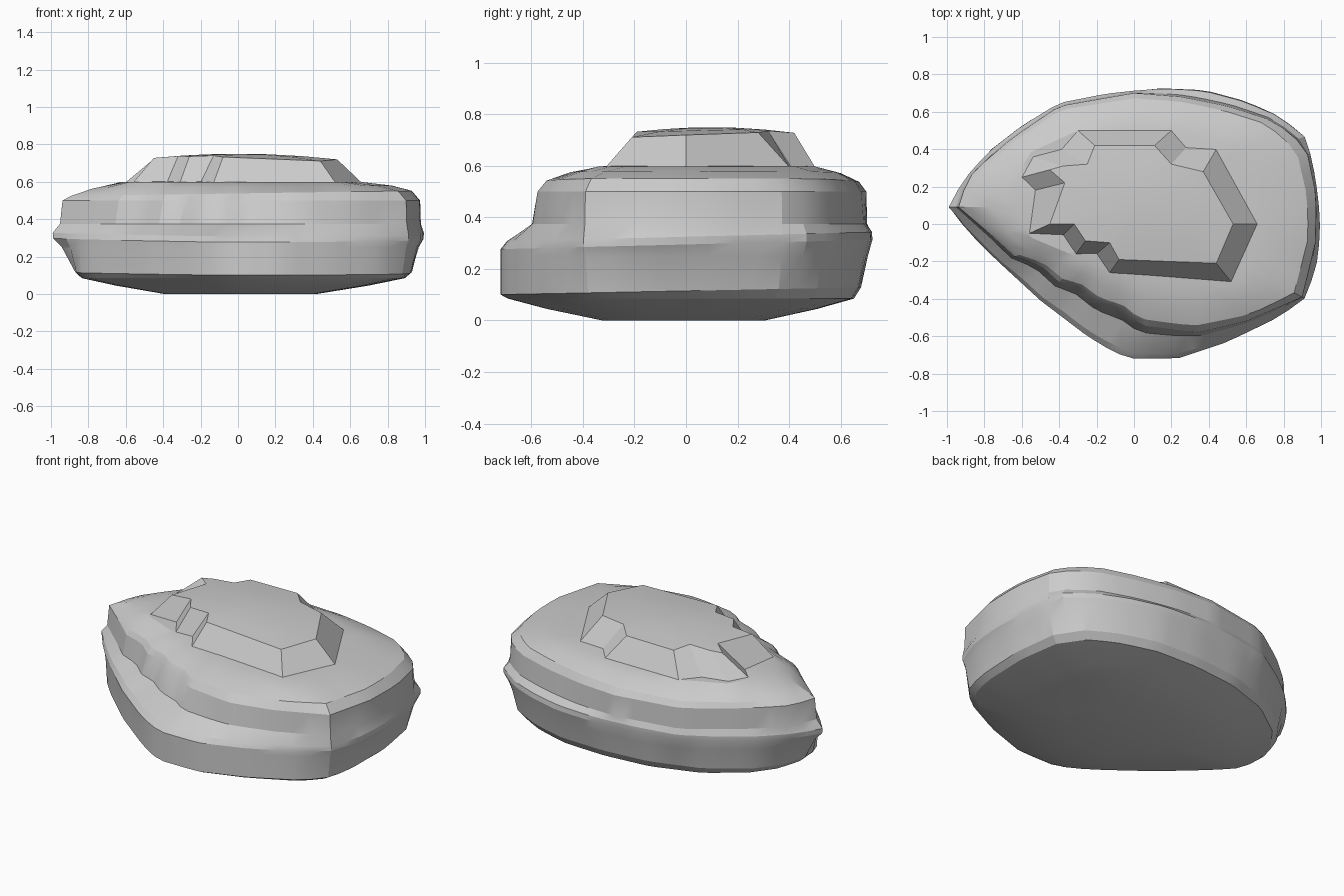
import bpy
import bmesh
import math
from mathutils import Vector

cube = bpy.data.objects.get("Cube")
if cube:
    bpy.data.objects.remove(cube, do_unlink=True)

CENTRE = Vector((0, .09))
SIDES = 64

stone = bpy.data.materials.new("grey_stone")
stone.use_nodes = True
stone.diffuse_color = (0.6, 0.6, 0.6, 1)
stone.node_tree.nodes["Principled BSDF"].inputs["Base Color"].default_value = (0.6, 0.6, 0.6, 1)


def resample(outline):
    """Cut an outline with evenly turned rays from the centre."""
    points = [Vector(p) - CENTRE for p in outline]
    ring = []
    for step in range(SIDES):
        angle = math.tau * step / SIDES
        ray = Vector((math.cos(angle), math.sin(angle)))
        reach = 0.0
        for a, b in zip(points, points[1:] + points[:1]):
            edge = b - a
            slope = ray.cross(edge)
            if abs(slope) < 1e-9:
                continue
            distance, along = a.cross(edge) / slope, a.cross(ray) / slope
            if distance > 0 and -1e-6 <= along <= 1 + 1e-6:
                reach = max(reach, distance)
        ring.append(CENTRE + ray * reach)
    return ring


def blend(first, second, amount):
    return [a.lerp(b, amount) for a, b in zip(first, second)]


def scale(ring, amount, about=(0, 0)):
    pivot = Vector(about)
    return [pivot + (p - pivot) * amount for p in ring]


def loft(name, layers):
    """Skin a stack of (ring, height) layers and close both ends."""
    bm = bmesh.new()
    loops = []
    for ring, height in layers:
        level = height if callable(height) else lambda p, h=height: h
        loops.append([bm.verts.new((p.x, p.y, level(p))) for p in ring])
    for low, high in zip(loops, loops[1:]):
        for i in range(len(low)):
            j = (i + 1) % len(low)
            bm.faces.new((low[i], low[j], high[j], high[i]))
    bm.faces.new(loops[0][::-1])
    bm.faces.new(loops[-1])
    bmesh.ops.triangulate(bm, faces=[f for f in bm.faces if len(f.verts) > 4])
    bmesh.ops.recalc_face_normals(bm, faces=bm.faces)
    mesh = bpy.data.meshes.new(name)
    bm.to_mesh(mesh)
    bm.free()
    mesh.materials.append(stone)
    part = bpy.data.objects.new(name, mesh)
    bpy.context.collection.objects.link(part)
    bpy.ops.object.select_all(action="DESELECT")
    bpy.context.view_layer.objects.active = part
    part.select_set(True)
    bpy.ops.object.shade_smooth_by_angle(angle=math.radians(18))


# Widest outline, drawn anticlockwise from the pointed end
waist = resample([
    (-1, .09), (-.9, -.03), (-.75, -.18), (-.5, -.41), (-.25, -.6), (-.1, -.69), (0, -.72),
    (.23, -.72), (.5, -.63), (.75, -.51), (.91, -.41), (.98, -.24), (1, -.04), (.99, .12),
    (.96, .32), (.92, .47), (.78, .58), (.6, .66), (.38, .72), (.15, .73), (-.15, .7),
    (-.4, .65), (-.6, .53), (-.78, .39), (-.92, .23)])

# Lower edge, rounder at the ends and full along the front
foot = resample([
    (-.87, .09), (-.86, -.05), (-.74, -.18), (-.5, -.4), (-.25, -.59), (-.1, -.69), (0, -.72),
    (.23, -.72), (.5, -.63), (.74, -.51), (.87, -.41), (.92, -.24), (.93, .1), (.89, .36),
    (.78, .52), (.6, .61), (.38, .67), (.1, .68), (-.2, .65), (-.5, .55), (-.72, .39),
    (-.83, .24)])
skirt = blend(foot, waist, .55)

# Upper shoulder outline, set back in uneven steps along the front
shoulder = resample([
    (-.95, .1), (-.75, -.07), (-.62, -.19), (-.51, -.21), (-.4, -.31), (-.29, -.34),
    (-.19, -.42), (-.06, -.46), (.03, -.54), (.34, -.58), (.6, -.52), (.9, -.39), (.97, -.1),
    (.975, .15), (.92, .41), (.75, .55), (.5, .63), (.25, .68), (0, .7), (-.4, .63),
    (-.65, .46), (-.86, .28)])

# Nearly flat crown that carries the raised cap
crown = resample([
    (-.64, .2), (-.58, -.06), (-.2, -.22), (.1, -.32), (.55, -.34), (.68, 0), (.5, .42),
    (.22, .5), (-.3, .5), (-.56, .38)])

loft("stone_body", [
    (scale(foot, .45), 0),
    (scale(foot, .75), .045),
    (scale(foot, .96), .085),
    (foot, lambda p: .115 + .02 * p.y),
    (skirt, .25),
    (blend(skirt, waist, .8), lambda p: .295 + .025 * p.y),
    (blend(waist, shoulder, .15), lambda p: .325 + .025 * p.y),
    (blend(waist, shoulder, .78), .375),
    (shoulder, .5),
    (blend(shoulder, crown, .14), lambda p: .538 + .015 * p.x),
    (blend(shoulder, crown, .5), lambda p: .572 + .01 * p.x),
    (crown, .598),
    (scale(crown, .5), .605),
])

# Raised cap with a notched rim and a gently domed top
cap_foot = [Vector(p) for p in [
    (-.56, -.05), (-.38, -.06), (-.31, -.16), (-.2, -.16), (-.13, -.26), (.52, -.31),
    (.66, 0), (.44, .4), (.28, .41), (.2, .5), (-.3, .5), (-.39, .4), (-.54, .36),
    (-.6, .25), (-.53, .18)]]
cap_rim = [Vector(p) for p in [
    (-.45, 0), (-.32, 0), (-.26, -.09), (-.13, -.1), (-.08, -.19), (.44, -.21),
    (.53, 0), (.37, .28), (.2, .32), (.11, .42), (-.21, .42), (-.25, .32), (-.38, .31),
    (-.45, .29), (-.37, .22)]]


def dome(p):
    return .75 - .1 * p.x ** 2 - .2 * (p.y - .1) ** 2


loft("raised_cap", [
    (cap_foot, .597),
    (cap_rim, dome),
    (scale(cap_rim, .65, (0, .1)), dome),
    (scale(cap_rim, .3, (0, .1)), dome),
])
